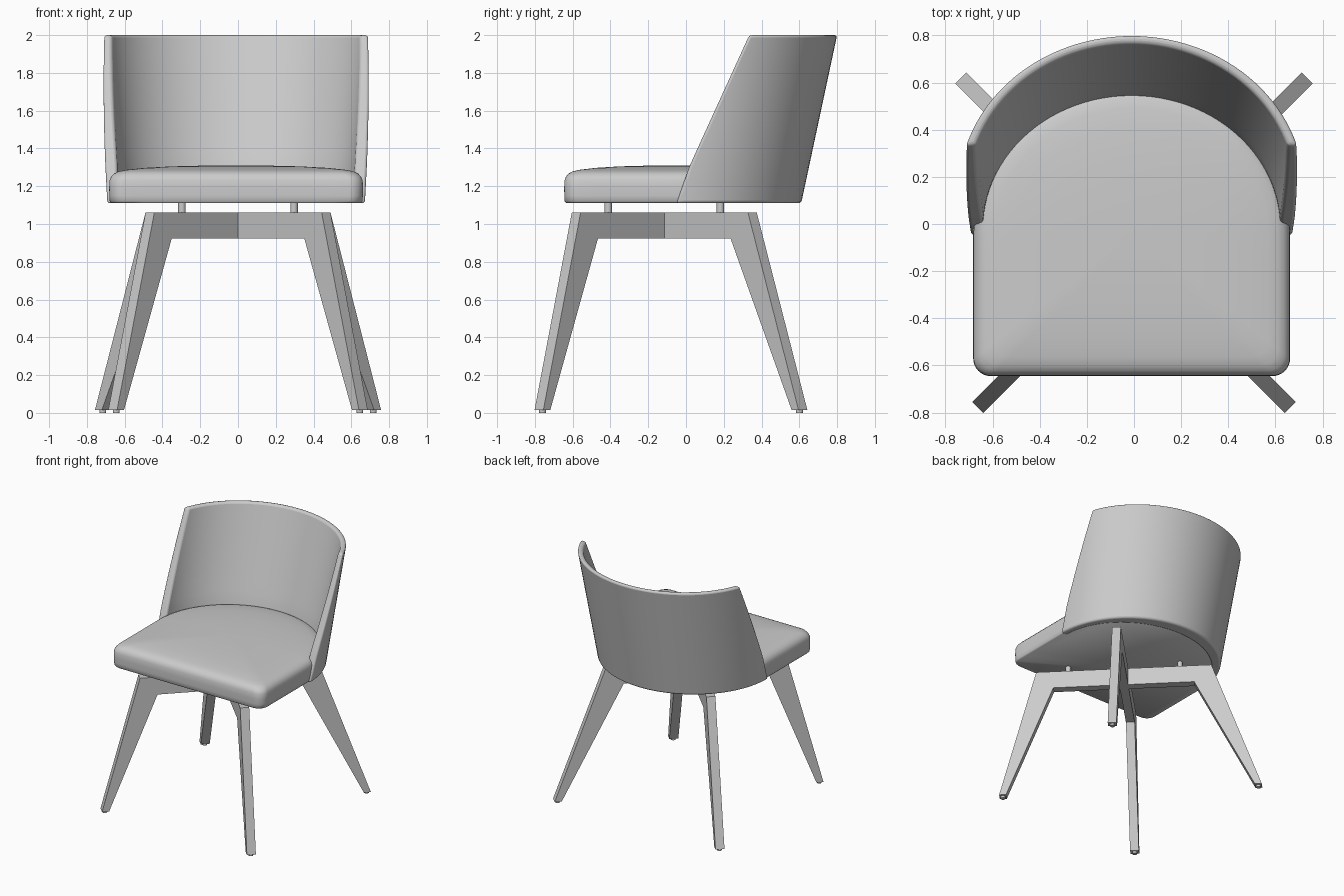
import bpy, bmesh
from math import sin, cos, asin, pi, radians
from mathutils import Matrix, Vector

if "Cube" in bpy.data.objects:
    bpy.data.objects.remove(bpy.data.objects["Cube"])

BODY_X = -0.01      # upholstery sits slightly off the leg centre
HUB_Y = -0.115      # centre of the leg cross


def finish(bm, name, smooth=None, bevel=0.0, segments=2):
    bmesh.ops.recalc_face_normals(bm, faces=bm.faces)
    me = bpy.data.meshes.new(name)
    bm.to_mesh(me)
    bm.free()
    ob = bpy.data.objects.new(name, me)
    bpy.context.collection.objects.link(ob)
    if bevel:
        m = ob.modifiers.new("bevel", 'BEVEL')
        m.width, m.segments = bevel, segments
        m.limit_method, m.angle_limit = 'ANGLE', radians(40)
    if smooth:
        bpy.ops.object.select_all(action='DESELECT')
        ob.select_set(True)
        bpy.context.view_layer.objects.active = ob
        bpy.ops.object.shade_smooth_by_angle(angle=radians(smooth))
    return ob


def lerp(a, b, t):
    return a + (b - a) * t


def bridge(bm, a, b):
    n = len(a)
    for i in range(n):
        bm.faces.new((a[i], a[(i + 1) % n], b[(i + 1) % n], b[i]))


# Seat cushion: square front with round corners, half-ellipse rear, crowned top
def seat():
    cy, a, b, front, r = -0.05, 0.672, 0.63, -0.645, 0.075
    half = [(a * cos(t), cy + b * sin(t)) for t in (pi * i / 48 for i in range(49))]
    left = [(-a, lerp(cy, front + r, i / 6)) for i in range(1, 6)]
    corner = [(-a + r - r * cos(t), front + r - r * sin(t))
              for t in (pi / 2 * i / 8 for i in range(9))]
    bottom = [(lerp(-a + r, a - r, i / 12), front) for i in range(1, 12)]
    mirror = [(-x, y) for x, y in reversed(left + corner)]
    outline = half + left + corner + bottom + mirror
    # (inset, height) steps from underside to crown
    profile = [(0.01, 1.112), (0.003, 1.12), (0.001, 1.15), (0, 1.19), (0.002, 1.23),
               (0.01, 1.25), (0.025, 1.267), (0.05, 1.279), (0.09, 1.287),
               (0.18, 1.297), (0.32, 1.305), (0.48, 1.309)]
    bm = bmesh.new()
    rings = []
    for inset, z in profile:
        s = 1 - inset / 0.65
        rings.append([bm.verts.new((x * s + BODY_X, cy + (y - cy) * s, z)) for x, y in outline])
    for lo, hi in zip(rings, rings[1:]):
        bridge(bm, lo, hi)
    bm.faces.new(rings[0])
    top = bm.verts.new((BODY_X, cy, 1.311))
    for i, v in enumerate(rings[-1]):
        bm.faces.new((v, rings[-1][(i + 1) % len(outline)], top))
    finish(bm, "seat", 50)


# Wrap-around backrest: sheared elliptical wall, thicker at the base, raked front edge
def backrest():
    z0, z1, zs, nu = 1.11, 2.0, 1.31, 48
    bm = bmesh.new()
    rings = []
    for k in range(15):
        z = lerp(z0, z1, k / 14)
        t = (z - z0) / (z1 - z0)
        ti = max(0, (z - zs) / (z1 - zs))
        cy = lerp(-0.05, 0.14, t)
        yf = lerp(-0.05, 0.02, (z - z0) / (zs - z0)) if z < zs else lerp(0.02, 0.335, ti)

        def arc(a, b):
            s = asin((yf - cy) / b)
            return [bm.verts.new((a * cos(q) + BODY_X, cy + b * sin(q), z))
                    for q in (lerp(s, pi - s, i / nu) for i in range(nu + 1))]
        outer = arc(lerp(0.682, 0.735, t), 0.66)
        inner = arc(lerp(0.63, 0.695, ti), lerp(0.56, 0.625, ti))
        rings.append(outer + inner[::-1])
    for lo, hi in zip(rings, rings[1:]):
        bridge(bm, lo, hi)
    # rim and underside as quad strips
    for ring in (rings[0], rings[-1]):
        n = len(ring)
        for i in range(nu):
            bm.faces.new((ring[i], ring[i + 1], ring[n - 2 - i], ring[n - 1 - i]))
    finish(bm, "backrest", 40, 0.014, 3)


# One arm of the leg cross: half rail plus splayed tapering leg
def leg(name, angle, foot_r, start):
    w = 0.033
    prof = [(start, 1.062), (0.659, 1.062), (foot_r, 0.016),
            (foot_r - 0.052, 0.016), (0.53, 0.922), (start, 0.922)]
    bm = bmesh.new()
    a, b = [[bm.verts.new((r, s, z)) for r, z in prof] for s in (-w, w)]
    bridge(bm, a, b)
    for side in (a, b):
        bm.faces.new((side[0], side[1], side[4], side[5]))
        bm.faces.new((side[1], side[2], side[3], side[4]))
    mat = Matrix.Translation((0, HUB_Y, 0)) @ Matrix.Rotation(radians(angle), 4, 'Z')
    bm.transform(mat)
    finish(bm, name + "_leg")
    # floor glide and seat post
    peg(name + "_glide", mat @ Vector((foot_r - 0.026, 0, 0)), 0.018, 0.0, 0.02)
    peg(name + "_seat_post", mat @ Vector((0.42, 0, 0)), 0.02, 1.05, 1.115)


def peg(name, at, radius, z0, z1):
    bm = bmesh.new()
    bmesh.ops.create_cone(bm, cap_ends=True, segments=20, radius1=radius, radius2=radius,
                          depth=z1 - z0,
                          matrix=Matrix.Translation((at.x, at.y, (z0 + z1) / 2)))
    finish(bm, name, 40)


seat()
backrest()
for name, angle, foot_r, start in (("back_right", 45, 1.038, 0), ("back_left", 135, 1.038, 0.033),
                                   ("front_left", 225, 0.938, 0), ("front_right", 315, 0.938, 0.033)):
    leg(name, angle, foot_r, start)
